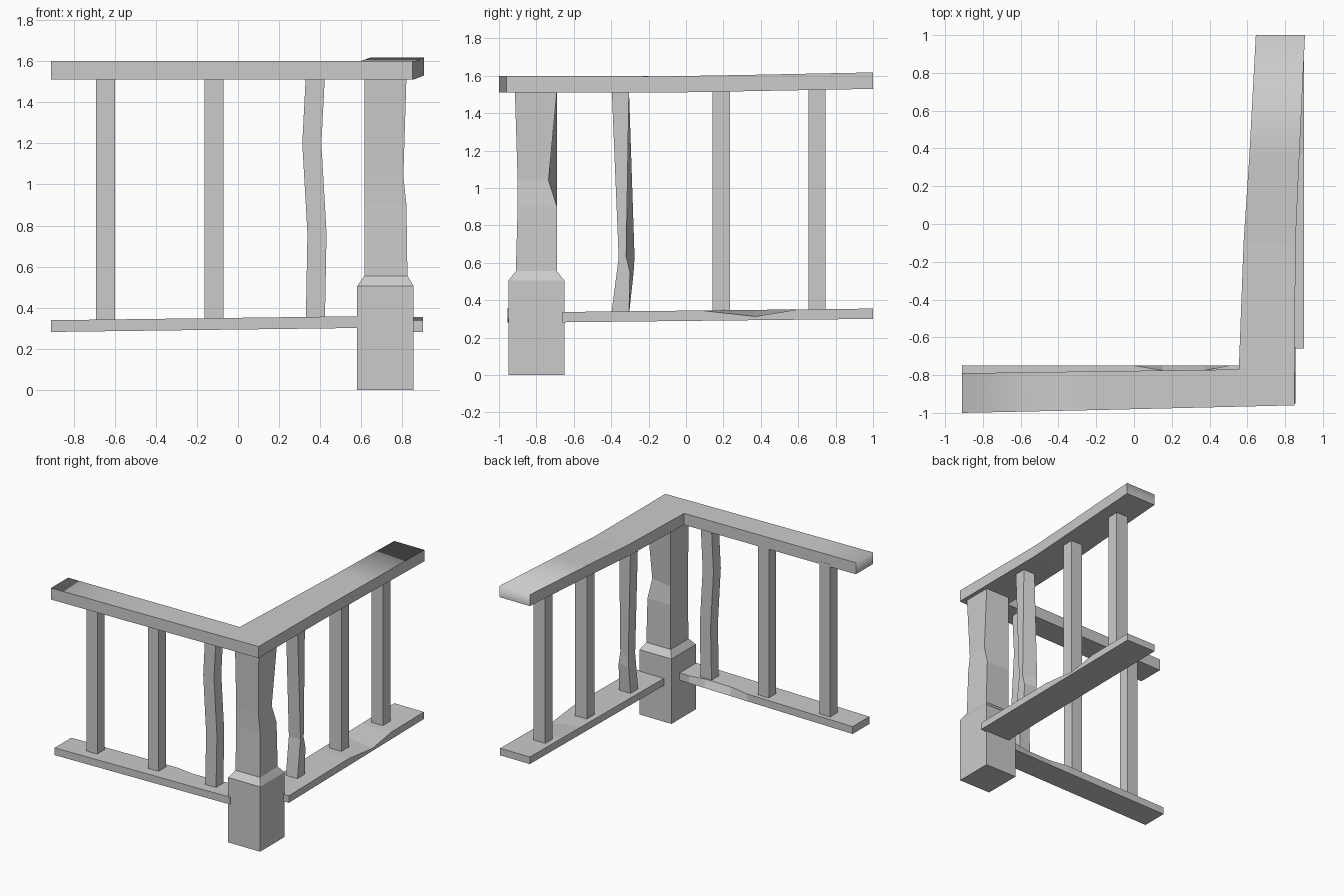
import bpy, bmesh

cube = bpy.data.objects.get("Cube")
if cube:
    bpy.data.objects.remove(cube, do_unlink=True)

grey = bpy.data.materials.new("plain_grey")
grey.use_nodes = True
tone = (0.6, 0.6, 0.6, 1)
grey.diffuse_color = tone
grey.node_tree.nodes["Principled BSDF"].inputs["Base Color"].default_value = tone


def loft(name, sections, soft_ends=False):
    """Skin a chain of four-cornered sections and cap both ends."""
    bm = bmesh.new()
    rings = [[bm.verts.new(p) for p in s] for s in sections]
    for a, b in zip(rings, rings[1:]):
        for i in range(4):
            j = (i + 1) % 4
            bm.faces.new((a[i], a[j], b[j], b[i]))
    caps = [bm.faces.new(rings[0]), bm.faces.new(rings[-1])]
    bmesh.ops.recalc_face_normals(bm, faces=bm.faces)
    if soft_ends:
        # worn ends: the cap blends into the top face
        for f in bm.faces:
            f.smooth = True
        for e in bm.edges:
            high = min(v.co.z for v in e.verts) > 1.57
            e.smooth = high and any(f in caps for f in e.link_faces)
    mesh = bpy.data.meshes.new(name)
    bm.to_mesh(mesh)
    bm.free()
    mesh.materials.append(grey)
    obj = bpy.data.objects.new(name, mesh)
    bpy.context.collection.objects.link(obj)
    return obj


def flat(x0, x1, y0, y1, z):
    """Horizontal section."""
    return [(x0, y0, z), (x1, y0, z), (x1, y1, z), (x0, y1, z)]


def upright(inner, outer, z0, z1):
    """Vertical section across a rail, between two plan points."""
    return [(*inner, z0), (*outer, z0), (*outer, z1), (*inner, z1)]


def bend(section, corner, dx=0, dy=0, dz=0):
    """Push one corner of a section to wear or warp it."""
    x, y, z = section[corner]
    section[corner] = (x + dx, y + dy, z + dz)
    return section


# Corner post: square foot, chamfer and worn shaft
loft("post_base", [
    flat(0.58, 0.855, -0.95, -0.65, 0),
    flat(0.58, 0.855, -0.95, -0.65, 0.505),
    flat(0.615, 0.825, -0.91, -0.69, 0.555)])
loft("post_shaft", [
    flat(0.615, 0.825, -0.91, -0.69, 0.55),
    bend(flat(0.615, 0.815, -0.9, -0.69, 0.9), 1, dx=0.005),
    bend(flat(0.615, 0.805, -0.9, -0.69, 1.04), 2, dy=-0.045),
    flat(0.615, 0.82, -0.915, -0.69, 1.52)])

# Handrail: one mitred piece turning the corner
loft("handrail", [
    upright((-0.91, -0.79), (-0.91, -1.0), 1.51, 1.6),
    upright((-0.2, -0.78), (-0.2, -0.985), 1.51, 1.6),
    upright((0.555, -0.77), (0.85, -0.96), 1.51, 1.6),
    upright((0.58, -0.1), (0.855, -0.1), 1.51, 1.597),
    upright((0.61, 0.35), (0.875, 0.35), 1.518, 1.605),
    upright((0.645, 1.0), (0.905, 1.0), 1.53, 1.618)], True)

# Lower rails with a chipped edge
front = []
for x, chip in ((-0.91, 0), (0, 0), (0.15, -0.025), (0.37, -0.025), (0.5, 0), (0.6, 0)):
    z = 0.282 + 0.013 * (x + 0.91)
    front.append(bend(upright((x, -0.75), (x, -0.955), z, z + 0.057), 3, dy=chip))
loft("front_lower_rail", front)

side = []
for y, chip in ((-0.66, 0), (0.08, 0), (0.37, -0.035), (0.6, 0), (1.0, 0)):
    z = 0.282 + 0.011 * (y + 0.66)
    side.append(bend(upright((0.645, y), (0.9, y), z, z + 0.055), 2, dz=chip))
loft("side_lower_rail", side)

# Straight balusters
for n, x in enumerate((-0.645, -0.117)):
    loft(f"front_baluster_{n + 1}", [
        flat(x - 0.046, x + 0.046, -0.875, -0.785, z) for z in (0.32, 1.53)])
for n, y in enumerate((0.188, 0.7)):
    loft(f"side_baluster_{n + 1}", [
        flat(0.69, 0.79, y - 0.046, y + 0.046, z) for z in (0.32, 1.55)])

# Warped balusters beside the post
loft("front_bent_baluster", [
    flat(x, x + 0.093, -0.875, -0.785, z)
    for x, z in ((0.33, 0.33), (0.338, 0.76), (0.313, 1.2), (0.33, 1.53))])
loft("side_bent_baluster", [
    flat(0.69, 0.79, -0.4, -0.305, 0.32),
    bend(flat(0.69, 0.79, -0.37, -0.28, 0.55), 2, dy=-0.02),
    bend(flat(0.69, 0.79, -0.36, -0.275, 0.63), 2, dy=-0.045),
    flat(0.69, 0.79, -0.397, -0.305, 1.53)])
